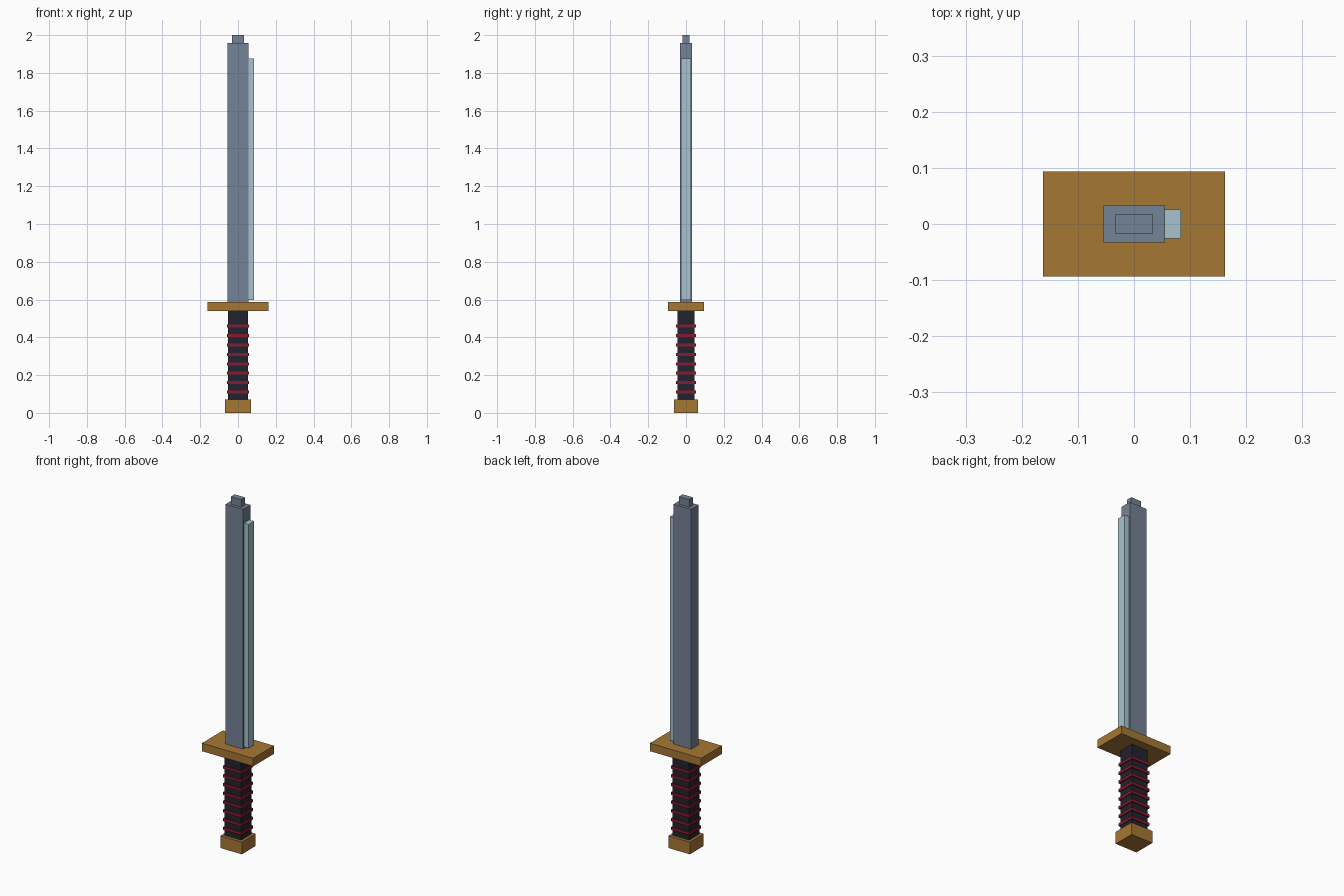
import bpy

if "Cube" in bpy.data.objects:
    bpy.data.objects.remove(bpy.data.objects["Cube"])


def material(name, rgb):
    """Flat colour given as 0-255 sRGB, stored as linear."""
    mat = bpy.data.materials.new(name)
    lin = [((c / 255 + 0.055) / 1.055) ** 2.4 for c in rgb]
    mat.diffuse_color = (*lin, 1)
    mat.use_nodes = True
    mat.node_tree.nodes["Principled BSDF"].inputs["Base Color"].default_value = mat.diffuse_color
    return mat


def box(name, mat, hx, hy, z0, z1, x=0.0):
    """Box with half sizes hx, hy spanning z0 to z1."""
    bpy.ops.mesh.primitive_cube_add(size=1, location=(x, 0, (z0 + z1) / 2))
    ob = bpy.context.object
    ob.name = name
    ob.scale = (2 * hx, 2 * hy, z1 - z0)
    bpy.ops.object.transform_apply(location=False, rotation=False, scale=True)
    ob.data.materials.append(mat)
    return ob


bronze = material("bronze", (165, 119, 52))
dark = material("dark grip", (34, 34, 46))
red = material("red wrap", (134, 28, 44))
steel = material("blue grey steel", (116, 131, 150))
pale = material("pale edge steel", (167, 195, 206))

# Handle
box("pommel", bronze, 0.068, 0.0625, 0.0, 0.07)
box("grip", dark, 0.052, 0.046, 0.07, 0.54)
for i in range(8):
    z = 0.11 + 0.05 * i
    box(f"wrap_band_{i + 1}", red, 0.058, 0.052, z - 0.008, z + 0.008)
box("guard", bronze, 0.162, 0.094, 0.54, 0.586)

# Blade with one sharpened side and a stepped tip
box("blade", steel, 0.055, 0.033, 0.586, 1.957)
box("blade_tip", steel, 0.033, 0.0175, 1.957, 2.0)
box("cutting_edge", pale, 0.0145, 0.0255, 0.597, 1.875, x=0.0695)
